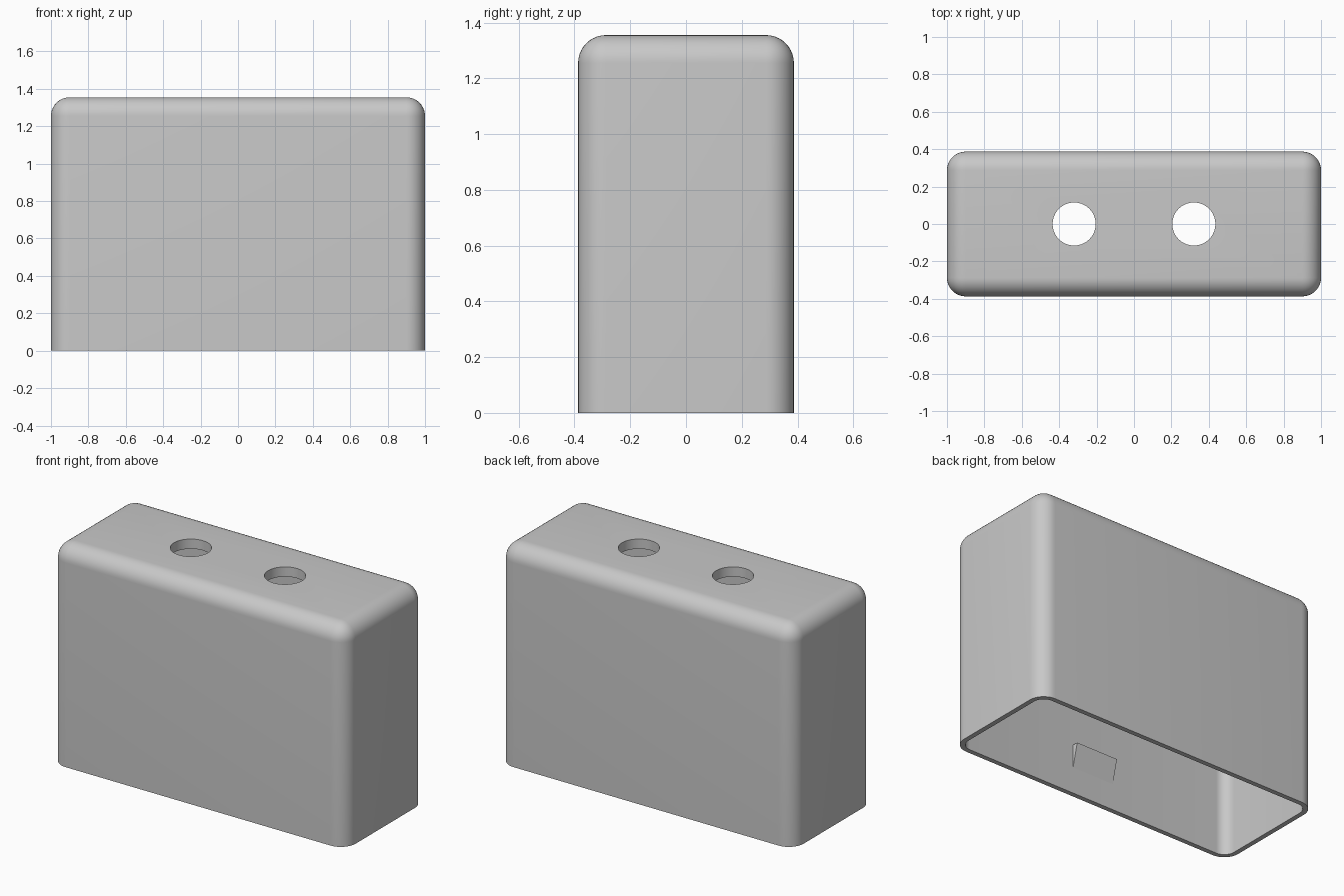
import bpy
import bmesh
from math import radians

if "Cube" in bpy.data.objects:
    bpy.data.objects.remove(bpy.data.objects["Cube"], do_unlink=True)

HALF_X, HALF_Y, HEIGHT = 1.0, 0.387, 1.355
WALL, ROOF, RADIUS = 0.03, 0.06, 0.1

grey = bpy.data.materials.new("plain grey")
grey.use_nodes = True
colour = (0.58, 0.58, 0.58, 1)
grey.diffuse_color = colour
grey.node_tree.nodes["Principled BSDF"].inputs["Base Color"].default_value = colour


def add_object(name, bm):
    bmesh.ops.recalc_face_normals(bm, faces=bm.faces)
    mesh = bpy.data.meshes.new(name)
    bm.to_mesh(mesh)
    bm.free()
    mesh.materials.append(grey)
    obj = bpy.data.objects.new(name, mesh)
    bpy.context.collection.objects.link(obj)
    return obj


def rounded_box(name, hx, hy, z0, z1, radius, round_top):
    """Box with rounded upright edges and, if wanted, rounded top edges."""
    bm = bmesh.new()
    bmesh.ops.create_cube(bm, size=2)
    for v in bm.verts:
        v.co = (v.co.x * hx, v.co.y * hy, z1 if v.co.z > 0 else z0)
    edges = []
    for e in bm.edges:
        a, b = (v.co.z for v in e.verts)
        if a != b or (round_top and min(a, b) > z0):
            edges.append(e)
    bmesh.ops.bevel(bm, geom=edges, offset=radius, segments=10,
                    profile=0.5, affect='EDGES')
    return add_object(name, bm)


def cut(target, cutter):
    cutter.hide_render = True
    mod = target.modifiers.new("cut", 'BOOLEAN')
    mod.operation = 'DIFFERENCE'
    mod.solver = 'EXACT'
    mod.object = cutter
    bpy.context.view_layer.objects.active = target
    bpy.ops.object.modifier_apply(modifier=mod.name)
    bpy.data.objects.remove(cutter, do_unlink=True)


# Hollow cover, open at the bottom
cover = rounded_box("cover_shell", HALF_X, HALF_Y, 0, HEIGHT, RADIUS, True)
cut(cover, rounded_box("cavity_cutter", HALF_X - WALL, HALF_Y - WALL,
                       -0.2, HEIGHT - ROOF, RADIUS - WALL, False))

# Two round holes through the roof
for x in (-0.32, 0.32):
    bm = bmesh.new()
    bmesh.ops.create_cone(bm, cap_ends=True, segments=64,
                          radius1=0.115, radius2=0.115, depth=0.4)
    bmesh.ops.translate(bm, verts=bm.verts, vec=(x, 0, HEIGHT))
    cut(cover, add_object("hole_cutter", bm))

bpy.ops.object.select_all(action='DESELECT')
cover.select_set(True)
bpy.context.view_layer.objects.active = cover
bpy.ops.object.shade_smooth_by_angle(angle=radians(30))

# Wedge-shaped snap catches on the inside of the long walls
for side, name in ((-1, "front_catch"), (1, "back_catch")):
    inner = HALF_Y - WALL
    profile = ((inner + 0.005, 0.165), (inner, 0.165),
               (inner - 0.036, 0.31), (inner + 0.005, 0.31))
    bm = bmesh.new()
    face = bm.faces.new([bm.verts.new((-0.145, side * y, z)) for y, z in profile])
    extruded = bmesh.ops.extrude_face_region(bm, geom=[face])["geom"]
    moved = [g for g in extruded if isinstance(g, bmesh.types.BMVert)]
    bmesh.ops.translate(bm, verts=moved, vec=(0.29, 0, 0))
    add_object(name, bm)
